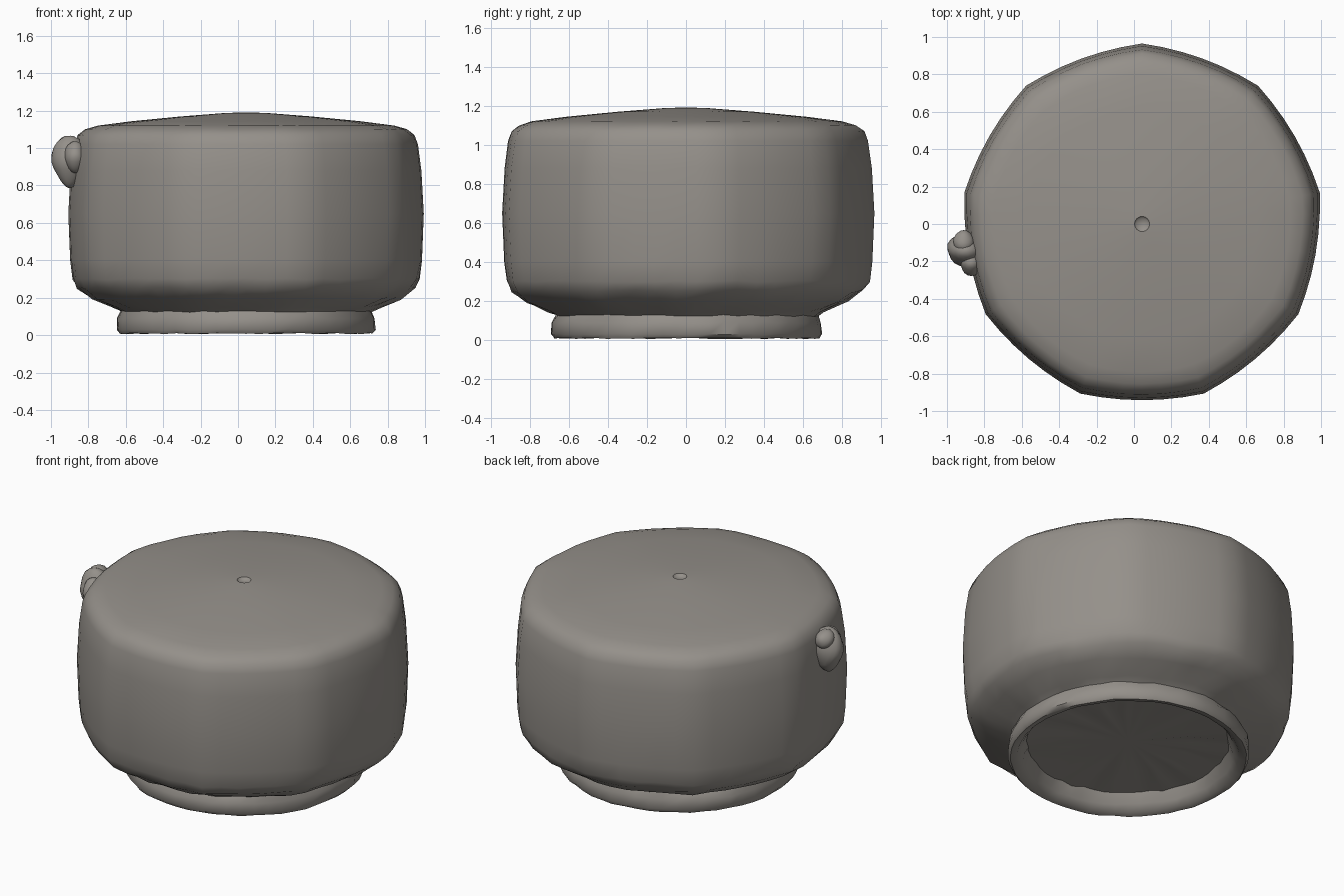
import bpy, bmesh, math, random
from mathutils import Matrix, Vector

random.seed(4)
cube = bpy.data.objects.get("Cube")
if cube:
    bpy.data.objects.remove(cube, do_unlink=True)

SEGMENTS = 54
SIDES = 9
CENTRE_X = 0.043

clay = bpy.data.materials.new("warm_grey_clay")
clay.use_nodes = True
clay.diffuse_color = (0.30, 0.28, 0.255, 1)
clay.node_tree.nodes["Principled BSDF"].inputs["Base Color"].default_value = clay.diffuse_color


def finish(bm, name, angle):
    bmesh.ops.recalc_face_normals(bm, faces=bm.faces)
    mesh = bpy.data.meshes.new(name)
    bm.to_mesh(mesh)
    bm.free()
    obj = bpy.data.objects.new(name, mesh)
    bpy.context.collection.objects.link(obj)
    mesh.materials.append(clay)
    bpy.ops.object.select_all(action="DESELECT")
    obj.select_set(True)
    bpy.context.view_layer.objects.active = obj
    bpy.ops.object.shade_smooth_by_angle(angle=math.radians(angle))


def facet(angle, amount):
    """Radius factor blending a circle with a nine-sided outline."""
    step = math.tau / SIDES
    local = (angle - math.pi / 2) % step - step / 2
    flat = math.cos(step / 2) / math.cos(local)
    return 1 + (flat - 1) * amount


def lathe(name, profile, angle):
    """Rings of (radius, height, facet amount, roughness); zero radius closes an end."""
    bm = bmesh.new()
    rings = []
    for radius, z, amount, rough in profile:
        if radius == 0:
            rings.append([bm.verts.new((CENTRE_X, 0, z))] * SEGMENTS)
            continue
        ring = []
        for i in range(SEGMENTS):
            a = math.tau * i / SEGMENTS + math.pi / 2
            r = radius * facet(a, amount) + random.uniform(-rough, rough)
            dz = random.uniform(-rough, rough)
            ring.append(bm.verts.new((CENTRE_X + r * math.cos(a), r * math.sin(a), z + dz)))
        rings.append(ring)
    for low, high in zip(rings, rings[1:]):
        for i in range(SEGMENTS):
            j = (i + 1) % SEGMENTS
            corners = list(dict.fromkeys((low[i], low[j], high[j], high[i])))
            bm.faces.new(corners)
    finish(bm, name, angle)


# Drum body, foot ring and hollow underside in one continuous shell
lathe("pot_body", [
    (0, 0.12, 0, 0),
    (0.35, 0.12, 0, 0.008),
    (0.58, 0.11, 0, 0.008),
    (0.61, 0.05, 0, 0.006),
    (0.64, 0.015, 0, 0.003),
    (0.68, 0.008, 0.1, 0.003),
    (0.696, 0.03, 0.1, 0.004),
    (0.692, 0.09, 0.1, 0.006),
    (0.675, 0.125, 0.1, 0.005),
    (0.71, 0.145, 0.1, 0.005),
    (0.83, 0.195, 0.15, 0.007),
    (0.91, 0.25, 0.25, 0.008),
    (0.94, 0.30, 0.35, 0.005),
    (0.955, 0.40, 0.4, 0.001),
    (0.965, 0.65, 0.4, 0),
    (0.952, 0.88, 0.4, 0),
    (0.932, 1.02, 0.35, 0.001),
    (0.912, 1.07, 0.35, 0.002),
    (0.87, 1.10, 0.3, 0.002),
    (0.80, 1.12, 0.2, 0.001),
    (0.62, 1.143, 0.1, 0),
    (0.35, 1.169, 0, 0),
    (0.12, 1.187, 0, 0),
    (0.04, 1.19, 0, 0),
    (0.03, 1.178, 0, 0),
    (0, 1.176, 0, 0),
], 50)


# Lumpy side knob: a wide nub, a tapering tail and smaller lumps blended in
def lump(name, centre, size, tail):
    bm = bmesh.new()
    bmesh.ops.create_icosphere(bm, subdivisions=3, radius=1)
    for v in bm.verts:
        pinch = 1 + tail * min(v.co.z, 0)
        v.co.x *= pinch
        v.co.y *= pinch
        v.co *= 1 + 0.04 * math.sin(5 * v.co.y + 3 * v.co.z)
        v.co = Vector(centre) + Matrix.Diagonal(size) @ v.co
    finish(bm, name, 60)


lump("side_knob", (-0.90, -0.135, 0.925), (0.098, 0.09, 0.14), 0.35)
lump("knob_top_lump", (-0.91, -0.10, 1.01), (0.055, 0.07, 0.055), 0)
lump("knob_side_lump", (-0.87, -0.20, 0.95), (0.06, 0.075, 0.085), 0.2)
